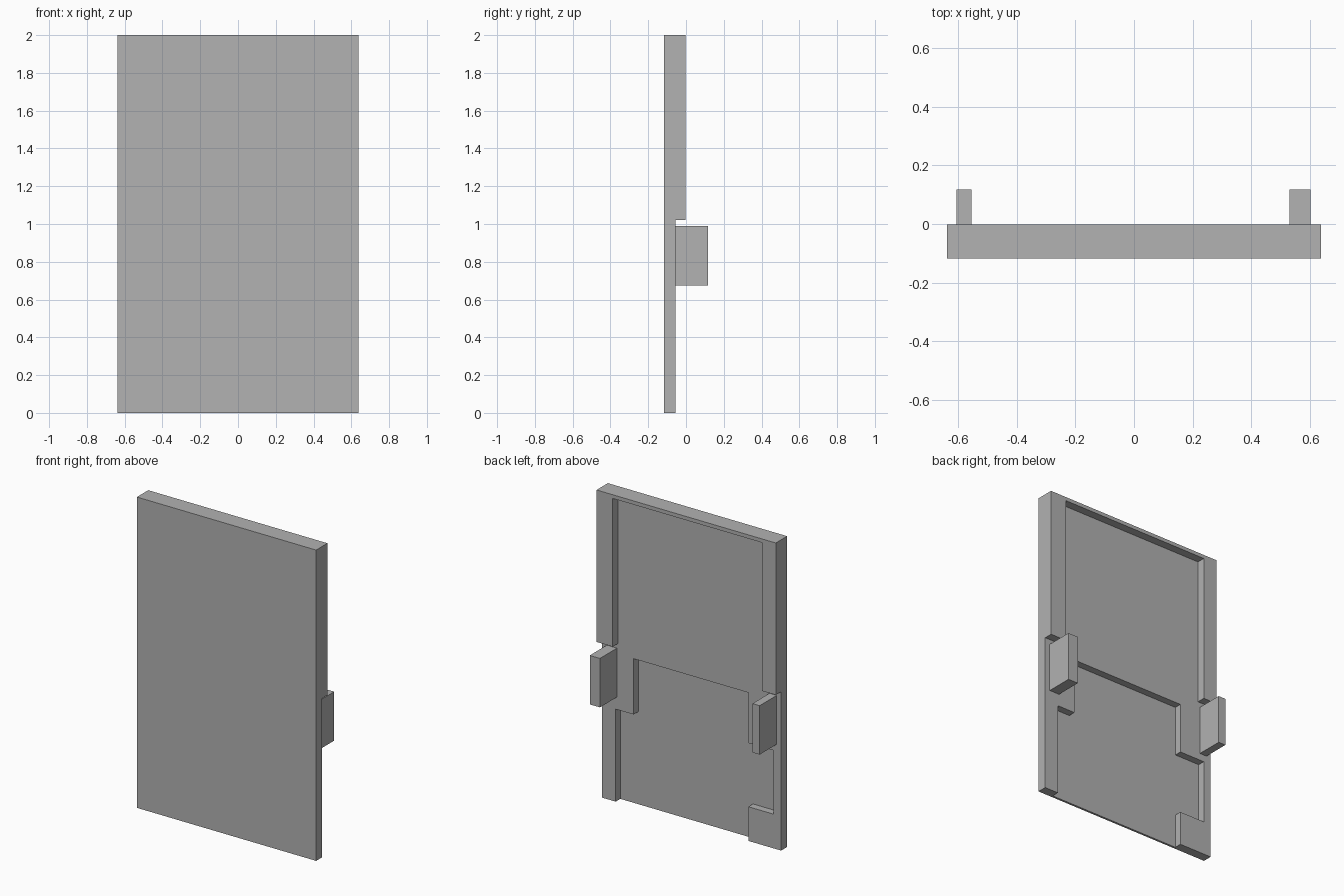
import bpy
import bmesh

cube = bpy.data.objects.get("Cube")
if cube:
    bpy.data.objects.remove(cube, do_unlink=True)

# Single flat grey
GREY = (0.445, 0.445, 0.445, 1.0)
grey = bpy.data.materials.new("plain_grey")
grey.use_nodes = True
grey.diffuse_color = GREY
for node in grey.node_tree.nodes:
    if node.type == "BSDF_PRINCIPLED":
        node.inputs["Base Color"].default_value = GREY


def prism(name, outline, y0, y1):
    """Extrude an (x, z) outline from y0 to y1."""
    bm = bmesh.new()
    face = bm.faces.new([bm.verts.new((x, y0, z)) for x, z in outline])
    ext = bmesh.ops.extrude_face_region(bm, geom=[face])
    moved = [v for v in ext["geom"] if isinstance(v, bmesh.types.BMVert)]
    bmesh.ops.translate(bm, verts=moved, vec=(0, y1 - y0, 0))
    bmesh.ops.recalc_face_normals(bm, faces=bm.faces)
    mesh = bpy.data.meshes.new(name)
    bm.to_mesh(mesh)
    bm.free()
    mesh.materials.append(grey)
    obj = bpy.data.objects.new(name, mesh)
    bpy.context.collection.objects.link(obj)
    return obj


def rect(x0, x1, z0, z1):
    return [(x0, z0), (x1, z0), (x1, z1), (x0, z1)]


def cut(target, cutter):
    """Subtract the cutter, apply the result and drop the cutter."""
    cutter.hide_render = True
    mod = target.modifiers.new("cut", "BOOLEAN")
    mod.operation = "DIFFERENCE"
    mod.solver = "EXACT"
    mod.object = cutter
    bpy.context.view_layer.objects.active = target
    bpy.ops.object.modifier_apply(modifier=mod.name)
    bpy.data.objects.remove(cutter, do_unlink=True)


HALF, FRONT, BACK = 0.638, -0.117, -0.002
LEDGE, FLOOR = -0.056, -0.103      # thin lower half and its recess floor
OUT = 0.3                          # cutter overshoot
STEP_Z = 1.022

# Panel slab
panel = prism("panel", rect(-HALF, HALF, 0, 2), FRONT, BACK)

# Upper window recess joined to the thinned lower half
upper = [(-1, -OUT), (1, -OUT), (1, STEP_Z), (0.523, STEP_Z), (0.523, 1.976),
         (-0.54, 1.976), (-0.54, STEP_Z), (-1, STEP_Z)]
cut(panel, prism("upper_cutter", upper, LEDGE, OUT))

# Stepped lower recess, open at the bottom, leaving a corner block
lower = [(-0.405, -OUT), (0.54, -OUT), (0.54, 0.595), (0.412, 0.595),
         (0.412, 0.954), (-0.405, 0.954), (-0.405, 0.63), (-0.585, 0.63),
         (-0.585, 0.22), (-0.405, 0.22)]
cut(panel, prism("lower_cutter", lower, FLOOR, OUT))

# Rear tabs
for name, x0, x1 in (("left_tab", 0.531, 0.603), ("right_tab", -0.606, -0.555)):
    prism(name, rect(x0, x1, 0.675, 0.99), LEDGE, -FRONT)
